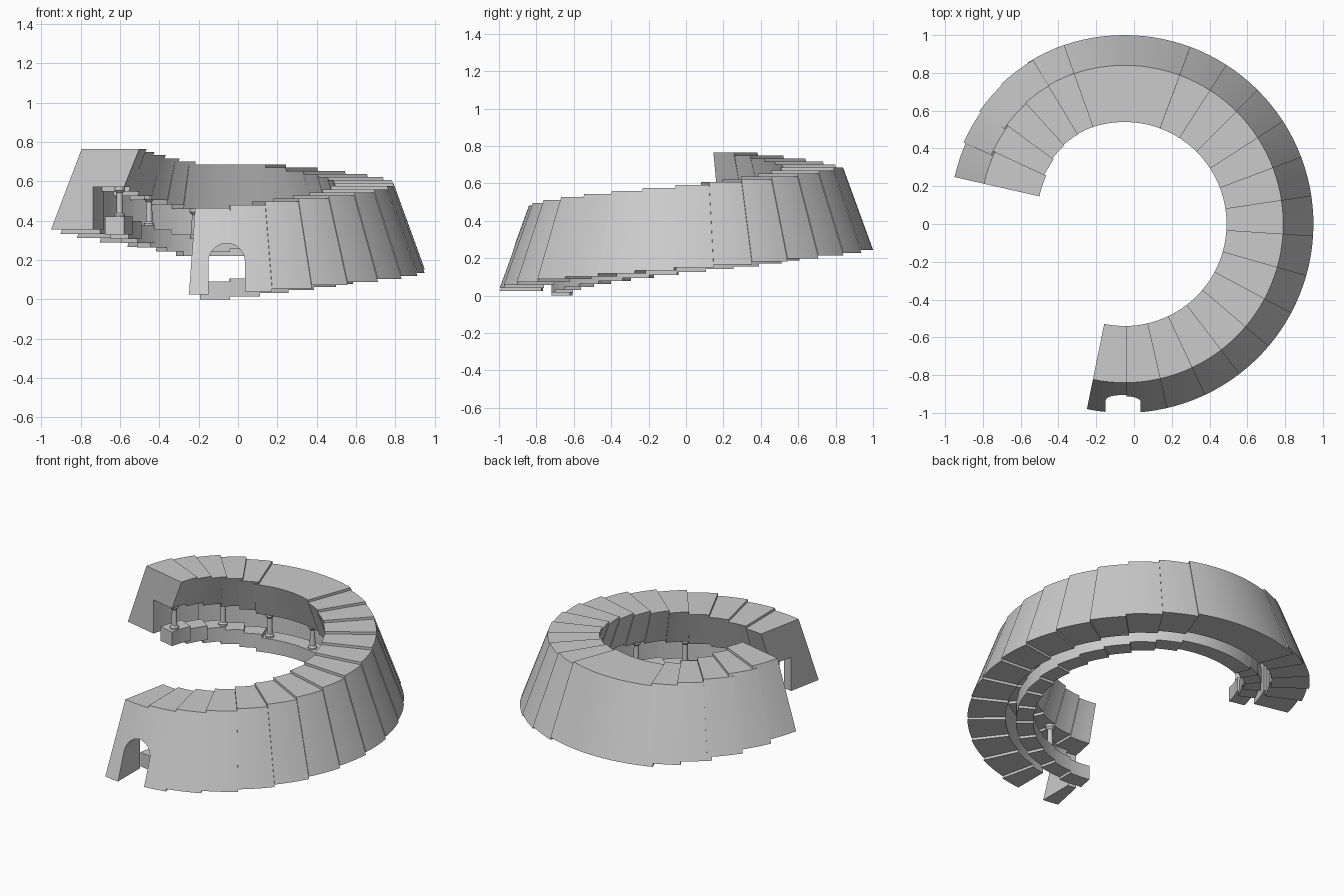
import bpy, bmesh
from math import sin, cos, pi, radians

if "Cube" in bpy.data.objects:
    bpy.data.objects.remove(bpy.data.objects["Cube"])

CX = -0.05          # centre of the ring
STEP = 12.22        # degrees per stair wedge
START = -101.5


def finish(name, bm, smooth=True):
    bmesh.ops.recalc_face_normals(bm, faces=bm.faces)
    me = bpy.data.meshes.new(name)
    bm.to_mesh(me)
    bm.free()
    ob = bpy.data.objects.new(name, me)
    bpy.context.collection.objects.link(ob)
    if smooth:
        bpy.ops.object.select_all(action='DESELECT')
        ob.select_set(True)
        bpy.context.view_layer.objects.active = ob
        bpy.ops.object.shade_smooth_by_angle(angle=radians(25))
    return ob


def wedge(name, profile, a0, a1, z, shift):
    """Sweep a closed (radius, height) profile from angle a0 to a1."""
    n = max(4, round((a1 - a0) / 3))
    bm = bmesh.new()
    rings = []
    for i in range(n + 1):
        a = radians(a0 + (a1 - a0) * i / n)
        rings.append([bm.verts.new((CX + shift[0] + r * cos(a), shift[1] + r * sin(a), z + h))
                      for r, h in profile])
    m = len(profile)
    for p, q in zip(rings, rings[1:]):
        for j in range(m):
            k = (j + 1) % m
            bm.faces.new((p[j], p[k], q[k], q[j]))
    bm.faces.new(rings[0])
    bm.faces.new(rings[-1][::-1])
    return finish(name, bm)


# Layout: 14 rising wedges, a long landing, 5 more wedges drifting inward
layout = [(START + STEP * i, START + STEP * (i + 1), 0.025 + 0.0157 * i, 0.44, (0, 0))
          for i in range(14)]
layout.append((69.6, 111.5, 0.245, 0.44, (0, 0)))
for k in range(1, 6):
    end = 110.4 + 11.36 * k
    layout.append((end - STEP, end, 0.245 + 0.022 * k, 0.44 - 0.006 * k,
                   (0.075 * k / 5, 0.027 * k / 5)))

# Sloping outer wall with overhanging roof, and the low inner curb
walls = []
for i, (a0, a1, z, h, s) in enumerate(layout):
    shell = [(1.0, 0), (0.84, h), (0.54, h), (0.62, 0.215), (0.78, 0.215), (0.78, 0)]
    walls.append(wedge(f"wall_and_roof_{i + 1}", shell, a0, a1, z, s))
    curb = [(0.62, -0.025), (0.72, -0.025), (0.72, 0.065), (0.62, 0.065)]
    wedge(f"inner_curb_{i + 1}", curb, a0, a1, z, s)

# Arched doorway cut through the first wedges
R, DX, SPRING = 0.0925, -0.0575, 0.192
arch = [(DX - R, -0.1), (DX + R, -0.1)]
arch += [(DX + R * cos(pi * i / 20), SPRING + R * sin(pi * i / 20)) for i in range(21)]
bm = bmesh.new()
face = bm.faces.new([bm.verts.new((x, -1.2, z)) for x, z in arch])
ext = bmesh.ops.extrude_face_region(bm, geom=[face])
bmesh.ops.translate(bm, vec=(0, 0.45, 0),
                    verts=[v for v in ext["geom"] if isinstance(v, bmesh.types.BMVert)])
cutter = finish("door_cutter", bm, False)
cutter.hide_render = True
for ob in walls[:2]:
    bpy.context.view_layer.objects.active = ob
    mod = ob.modifiers.new("door", 'BOOLEAN')
    mod.operation = 'DIFFERENCE'
    mod.solver = 'EXACT'
    mod.object = cutter
    while ob.modifiers[0] != mod:
        bpy.ops.object.modifier_move_to_index(modifier=mod.name, index=0)
    bpy.ops.object.modifier_apply(modifier=mod.name)
bpy.data.objects.remove(cutter, do_unlink=True)


# Columns with a base and a capital, standing on the curb under the roof
def column(name, angle):
    a0, a1, z, h, s = [w for w in layout if w[0] <= angle][-1]
    a = radians(angle)
    x, y = CX + s[0] + 0.655 * cos(a), s[1] + 0.655 * sin(a)
    prof = [(0.026, 0.06), (0.026, 0.075), (0.017, 0.085), (0.015, 0.185),
            (0.027, 0.198), (0.027, 0.218)]
    bm = bmesh.new()
    n = 16
    rings = [[bm.verts.new((x + r * cos(2 * pi * i / n), y + r * sin(2 * pi * i / n), z + t))
              for i in range(n)] for r, t in prof]
    for p, q in zip(rings, rings[1:]):
        for i in range(n):
            j = (i + 1) % n
            bm.faces.new((p[i], p[j], q[j], q[i]))
    bm.faces.new(rings[0][::-1])
    bm.faces.new(rings[-1])
    finish(name, bm)


for i, angle in enumerate([-77, -51, -25, 1, 27, 53, 79, 105, 133, 163]):
    column(f"column_{i + 1}", angle)
